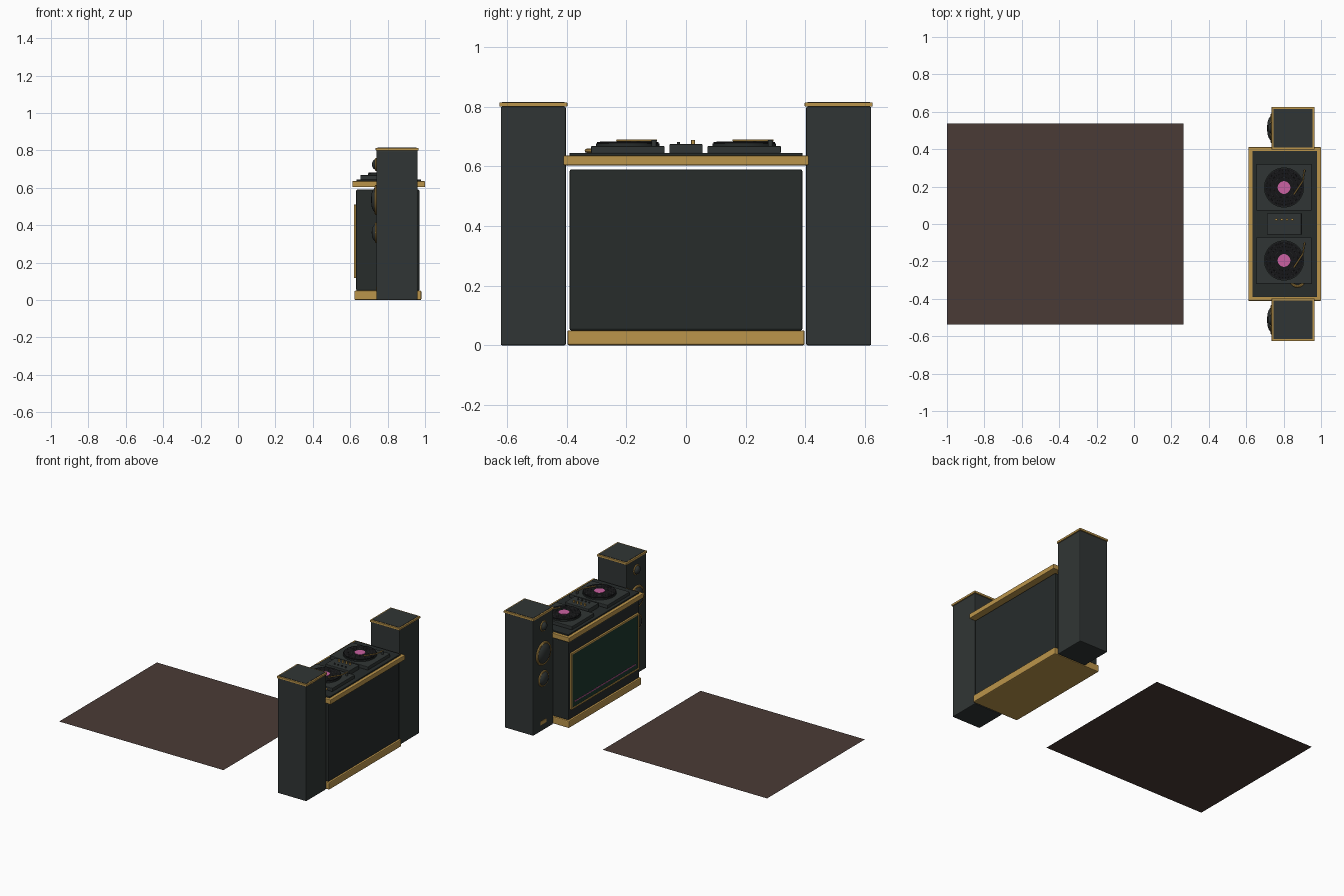
import bpy, math

if "Cube" in bpy.data.objects:
    bpy.data.objects.remove(bpy.data.objects["Cube"])


def mat(name, r, g, b):
    m = bpy.data.materials.new(name)
    m.diffuse_color = (r, g, b, 1)
    m.use_nodes = True
    m.node_tree.nodes["Principled BSDF"].inputs["Base Color"].default_value = m.diffuse_color
    return m


BLACK = mat("black_lacquer", .020, .025, .024)
CHAR = mat("charcoal", .030, .036, .035)
VINYL = mat("vinyl", .008, .008, .009)
GOLD = mat("gold", .50, .30, .07)
GREEN = mat("screen_green", .012, .040, .028)
PINK = mat("pink", .60, .12, .36)
FLOOR = mat("floor_brown", .068, .043, .037)


def finish(o, name, m):
    o.name = name
    o.data.materials.append(m)
    return o


def box(name, x, y, z, m, bevel=0.0):
    """Box from (min, max) ranges, optionally with softened edges."""
    bpy.ops.mesh.primitive_cube_add(size=1, location=[sum(r) / 2 for r in (x, y, z)])
    o = bpy.context.object
    o.scale = [r[1] - r[0] for r in (x, y, z)]
    bpy.ops.object.transform_apply(location=False, rotation=False, scale=True)
    if bevel:
        b = o.modifiers.new("bevel", 'BEVEL')
        b.width, b.segments = bevel, 2
    return finish(o, name, m)


def disc(name, x, y, z0, z1, r, m, verts=40):
    bpy.ops.mesh.primitive_cylinder_add(vertices=verts, radius=r, depth=z1 - z0,
                                        location=(x, y, (z0 + z1) / 2))
    bpy.ops.object.shade_smooth_by_angle()
    return finish(bpy.context.object, name, m)


def torus(name, loc, R, r, m, rot=(0, 0, 0)):
    bpy.ops.mesh.primitive_torus_add(location=loc, rotation=rot, major_radius=R,
                                     minor_radius=r, major_segments=40, minor_segments=8)
    bpy.ops.object.shade_smooth_by_angle()
    return finish(bpy.context.object, name, m)


# dance floor
bpy.ops.mesh.primitive_plane_add(size=1, location=(-.368, 0, 0))
floor = finish(bpy.context.object, "dance_floor", FLOOR)
floor.scale = (1.264, 1.074, 1)

# booth: plinth, body, gold counter rim and inset deck
box("booth_plinth", (.622, .98), (-.398, .398), (0, .05), GOLD, .006)
box("booth_body", (.632, .97), (-.39, .39), (.05, .59), BLACK, .006)
box("counter_rim", (.611, 1.0), (-.411, .411), (.603, .636), GOLD, .004)
box("counter_deck", (.633, .978), (-.39, .39), (.634, .645), BLACK, .002)

# front display with gold frame (four bars), facing -x
for s in (-1, 1):
    box("screen_frame_side", (.619, .633), sorted((s * .36, s * .372)), (.118, .51), GOLD, .002)
    zc = .314 + s * .190
    box("screen_frame_rail", (.619, .633), (-.372, .372), (zc - .006, zc + .006), GOLD, .002)
box("screen", (.622, .634), (-.362, .362), (.124, .504), GREEN)
box("screen_light_line", (.619, .623), (-.335, .335), (.162, .168), PINK)


# turntables
def turntable(y):
    x = .802
    box("turntable_base", (x - .147, x + .147), (y - .123, y + .123), (.644, .668), CHAR, .003)
    disc("platter", x, y, .668, .677, .107, BLACK, 48)
    disc("record", x, y, .677, .682, .103, VINYL, 48)
    for r in (.055, .075, .092):
        torus("record_groove", (x, y, .6818), r, .0010, BLACK)
    disc("record_label", x, y, .682, .684, .034, PINK, 32)
    disc("tonearm_pivot", .912, y + .088, .668, .688, .008, CHAR, 20)
    c = bpy.data.curves.new("tonearm", 'CURVE')
    c.dimensions = '3D'
    c.bevel_depth, c.bevel_resolution = .0035, 2
    c.use_fill_caps = True
    sp = c.splines.new('POLY')
    pts = [(.912, y + .098), (.903, y + .035), (.855, y - .037)]
    sp.points.add(len(pts) - 1)
    for p, (px, py) in zip(sp.points, pts):
        p.co = (px, py, .687, 1)
    o = bpy.data.objects.new("tonearm", c)
    bpy.context.collection.objects.link(o)
    c.materials.append(GOLD)


for s in (-1, 1):
    turntable(s * .195)

# mixer with two rows of knobs
box("mixer", (.71, .895), (-.056, .056), (.644, .674), CHAR, .003)
for i in range(4):
    kx = .761 + i * .0285
    disc("mixer_knob", kx, .024, .674, .688, .0065, GOLD, 16)
    disc("mixer_button", kx, -.025, .674, .682, .0055, CHAR, 16)

# headphone band resting beside the near turntable
torus("headphone_band", (.874, -.298, .652), .035, .007, GOLD)


# speaker driver facing -x: gold ring plus a tapered cone profile revolved
def driver(name, y, z, r, d):
    rot = (0, -math.pi / 2, 0)
    torus(name + "_ring", (.738, y, z), r, r * .09 + .002, GOLD, rot)
    prof = [(r, 0), (r * .92, d * .35), (r * .70, d * .75), (r * .42, d), (0, d * 1.05)]
    n = 36
    verts = [(p * math.cos(2 * math.pi * k / n), p * math.sin(2 * math.pi * k / n), h)
             for p, h in prof[:-1] for k in range(n)] + [(0, 0, prof[-1][1])]
    faces = [(j * n + k, j * n + (k + 1) % n, (j + 1) * n + (k + 1) % n, (j + 1) * n + k)
             for j in range(3) for k in range(n)]
    faces += [(3 * n + k, 3 * n + (k + 1) % n, 4 * n) for k in range(n)]
    me = bpy.data.meshes.new(name + "_cone")
    me.from_pydata(verts, [], faces)
    me.shade_smooth()
    o = bpy.data.objects.new(name + "_cone", me)
    o.location, o.rotation_euler = (.740, y, z), rot
    bpy.context.collection.objects.link(o)
    finish(o, name + "_cone", CHAR)


# speaker towers
for s in (-1, 1):
    y = s * .512
    box("speaker_cabinet", (.74, .96), (y - .109, y + .109), (0, .80), CHAR, .005)
    box("speaker_cap_rim", (.736, .965), (y - .114, y + .114), (.80, .814), GOLD, .002)
    box("speaker_cap_panel", (.746, .955), (y - .104, y + .104), (.80, .816), CHAR)
    driver("tweeter", y, .725, .031, .022)
    driver("woofer", y, .535, .072, .027)
    driver("midrange", y, .360, .049, .024)
    box("speaker_plate", (.737, .742), (y - .032, y + .032), (.045, .07), GOLD, .001)
